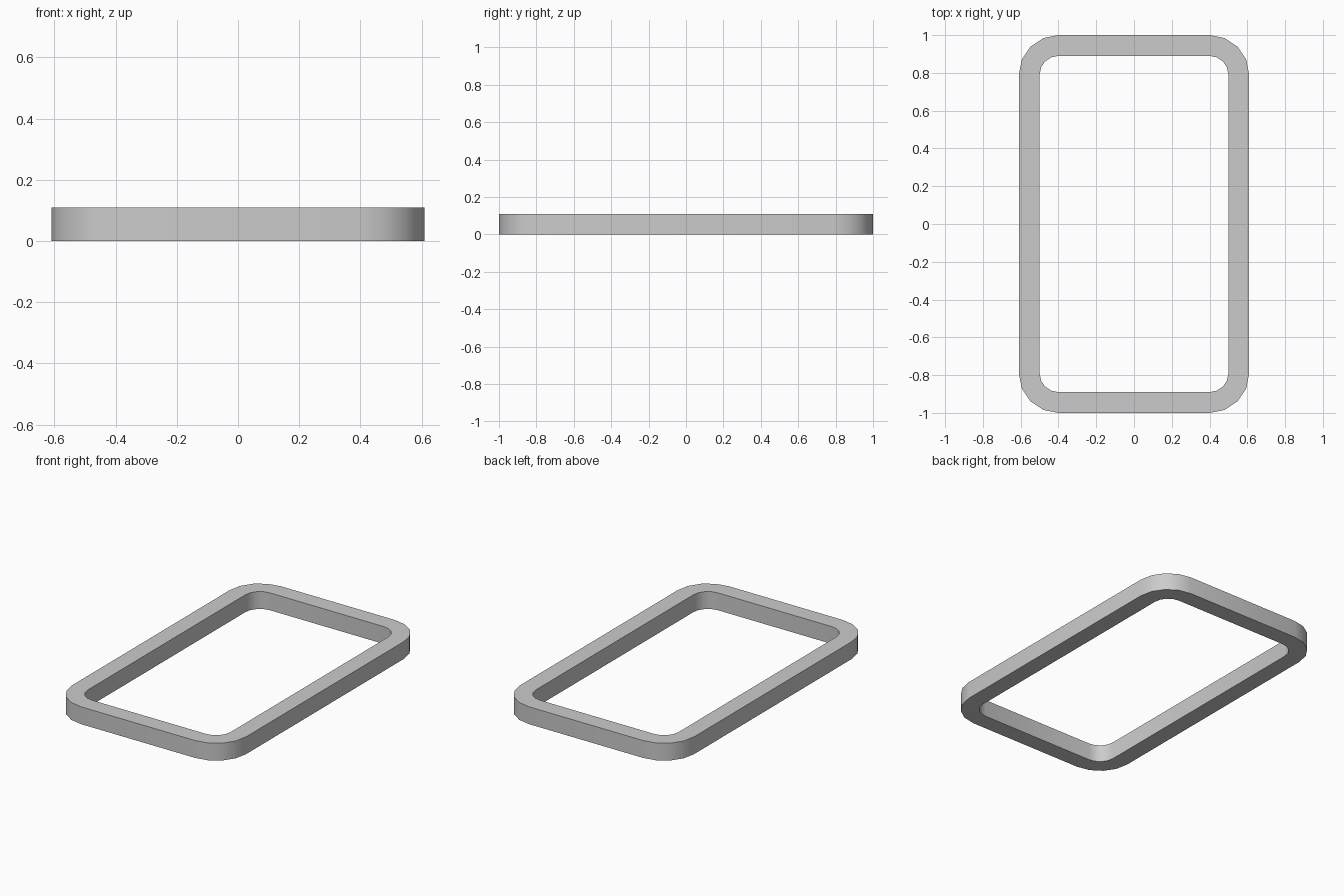
import bpy, bmesh, math

if "Cube" in bpy.data.objects:
    bpy.data.objects.remove(bpy.data.objects["Cube"])

HEIGHT = 0.11
CX, CY = 0.40, 0.79      # shared centre of the corner arcs
R_IN, R_OUT = 0.10, 0.21
STEPS = 4                # segments per corner


def rounded_loop(bm, radius, z):
    verts = []
    corners = [(1, 1), (-1, 1), (-1, -1), (1, -1)]
    for q, (sx, sy) in enumerate(corners):
        for i in range(STEPS + 1):
            a = math.pi / 2 * (q + i / STEPS)
            verts.append(bm.verts.new((sx * CX + radius * math.cos(a),
                                       sy * CY + radius * math.sin(a), z)))
    return verts


# Rounded rectangular ring with a square cross-section
bm = bmesh.new()
loops = [rounded_loop(bm, r, z) for r, z in
         ((R_OUT, 0), (R_OUT, HEIGHT), (R_IN, HEIGHT), (R_IN, 0))]
n = len(loops[0])
for k in range(4):
    a, b = loops[k], loops[(k + 1) % 4]
    for i in range(n):
        j = (i + 1) % n
        bm.faces.new((a[i], a[j], b[j], b[i]))
bmesh.ops.recalc_face_normals(bm, faces=bm.faces[:])
mesh = bpy.data.meshes.new("rectangular_frame")
bm.to_mesh(mesh)
bm.free()
frame = bpy.data.objects.new("rectangular_frame", mesh)
bpy.context.collection.objects.link(frame)

# Smooth corners, crisp edges
bpy.context.view_layer.objects.active = frame
frame.select_set(True)
bpy.ops.object.shade_smooth_by_angle(angle=math.radians(35))
